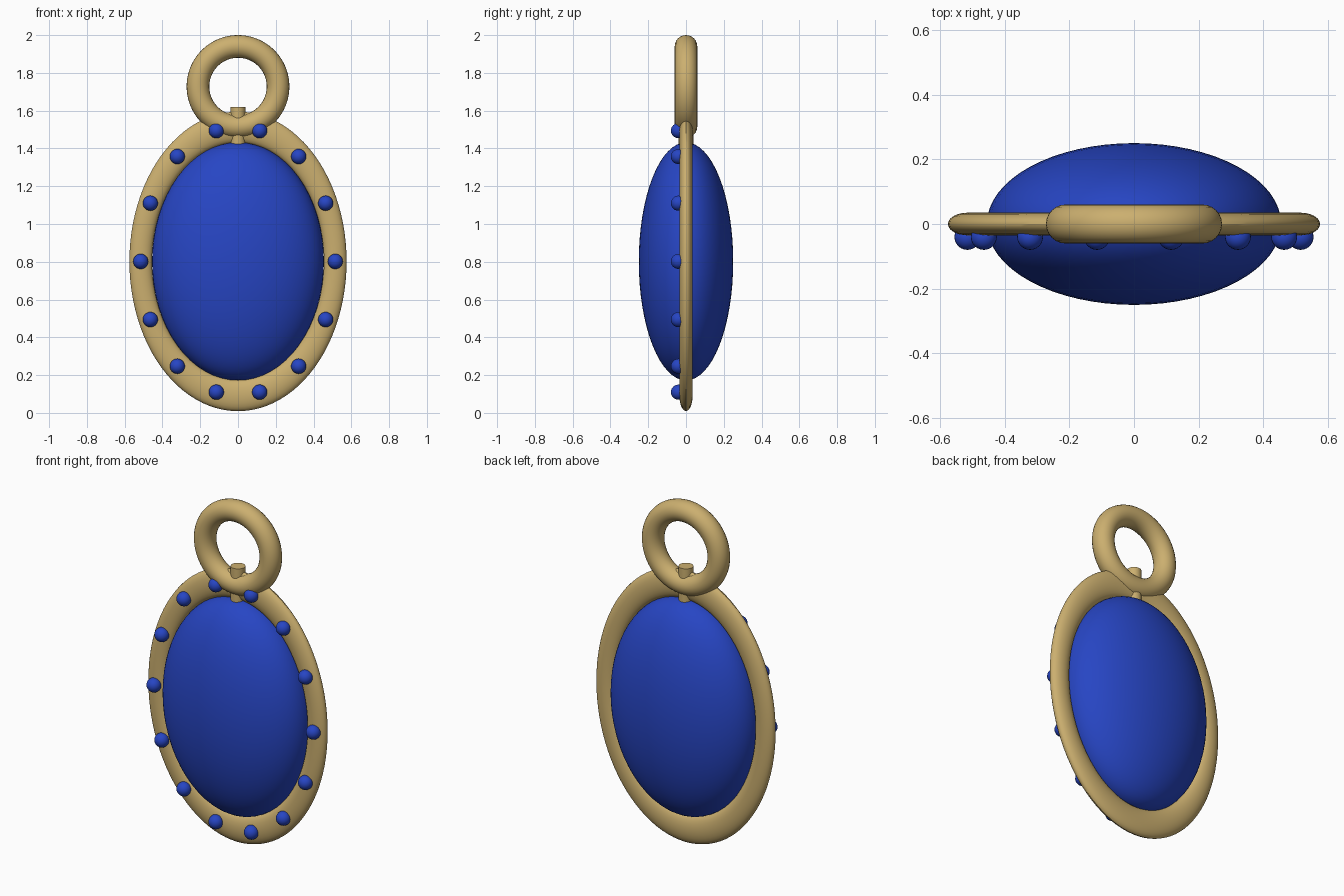
import bpy
from math import pi, cos, sin

if "Cube" in bpy.data.objects:
    bpy.data.objects.remove(bpy.data.objects["Cube"])


def material(name, color):
    m = bpy.data.materials.new(name)
    m.diffuse_color = color
    m.use_nodes = True
    m.node_tree.nodes["Principled BSDF"].inputs["Base Color"].default_value = m.diffuse_color
    return m


gold = material("gold", (0.60, 0.43, 0.16, 1))
blue = material("blue", (0.02, 0.06, 0.55, 1))
CZ = 0.802            # centre height of the gem and frame
RX, RZ = 0.515, 0.71  # centre line of the oval frame


def finish(name, mat, scale=(1, 1, 1)):
    ob = bpy.context.object
    ob.name = name
    ob.scale = scale
    bpy.ops.object.transform_apply(location=False, rotation=True, scale=True)
    ob.data.materials.append(mat)
    bpy.ops.object.shade_smooth_by_angle()
    return ob


def ring(name, z, minor, scale):
    bpy.ops.mesh.primitive_torus_add(location=(0, 0, z), rotation=(pi / 2, 0, 0),
                                     major_radius=1, minor_radius=minor,
                                     major_segments=96, minor_segments=24)
    bpy.ops.object.transform_apply(location=False, rotation=True, scale=False)
    return finish(name, gold, scale)


def ball(name, loc, scale, seg, rings):
    bpy.ops.mesh.primitive_uv_sphere_add(radius=1, segments=seg, ring_count=rings, location=loc)
    return finish(name, blue, scale)


# Oval gem
ball("gem", (0, 0, CZ), (0.455, 0.25, 0.63), 64, 32)

# Flattened oval frame and hanging loop
ring("oval_frame", CZ, 0.1165, (RX, 0.035 / 0.1165, RZ))
ring("hanging_loop", 1.728, 0.06 / 0.212, (0.212, 0.212, 0.212))

# Peg joining the frame to the loop
bpy.ops.mesh.primitive_cylinder_add(vertices=32, radius=0.039, depth=0.2, location=(0, 0, 1.52))
finish("peg", gold)

# Beads around the front of the frame
for i in range(14):
    a = 2 * pi * i / 14
    ball(f"bead_{i + 1}", (RX * cos(a), -0.04, CZ + RZ * sin(a)), (0.04, 0.04, 0.04), 24, 12)
